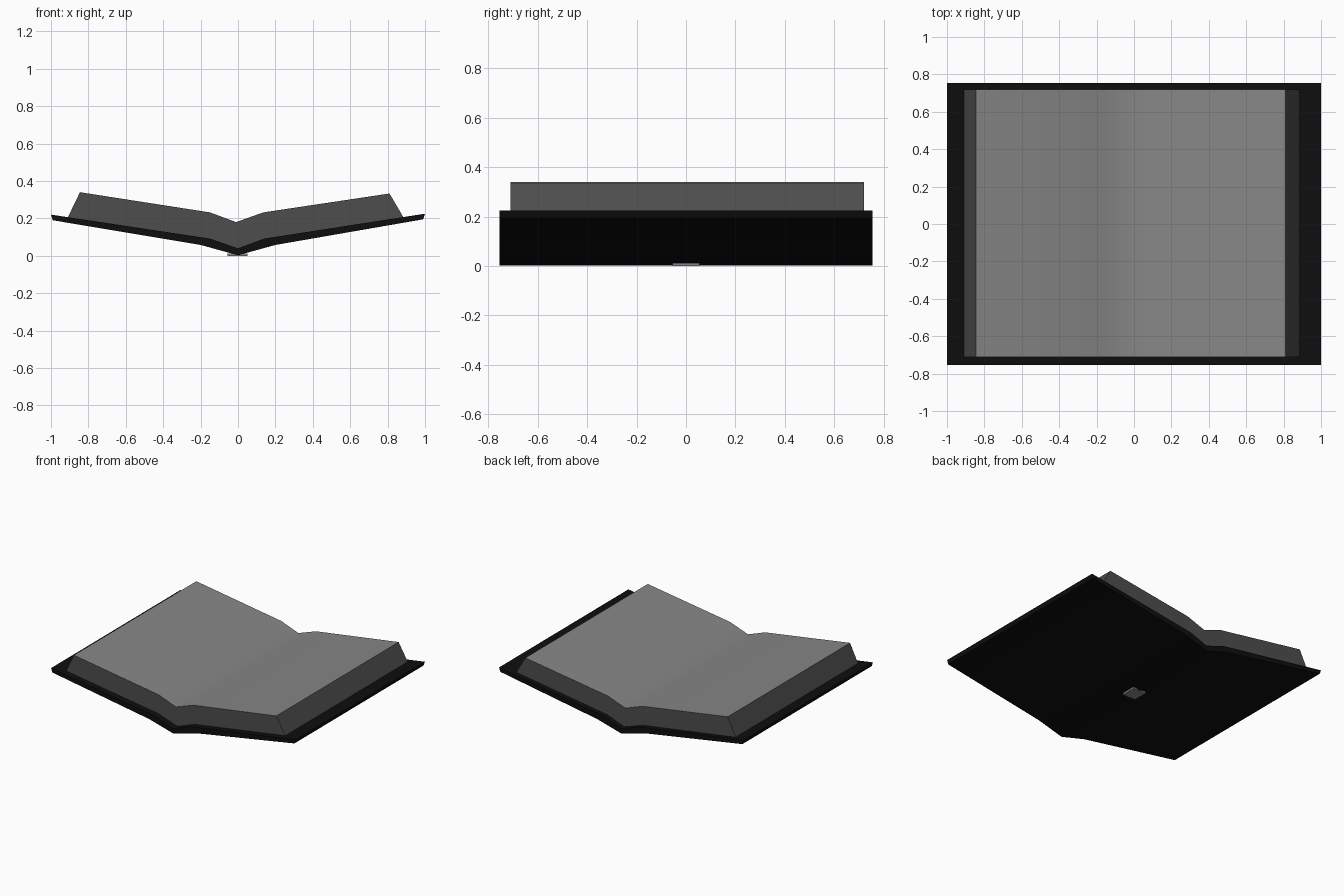
import bpy, bmesh, math

cube = bpy.data.objects.get("Cube")
if cube:
    bpy.data.objects.remove(cube, do_unlink=True)


def material(name, value):
    mat = bpy.data.materials.new(name)
    mat.use_nodes = True
    colour = (value, value, value, 1)
    mat.diffuse_color = colour
    mat.node_tree.nodes["Principled BSDF"].inputs["Base Color"].default_value = colour
    return mat


cover_black = material("cover black", 0.0045)
page_grey = material("page grey", 0.24)
edge_grey = material("page edge dark grey", 0.075)


def extrude_profile(name, profile, y_front, y_back, mats, rule=None):
    """Sweep an x-z outline along y, then colour its faces by a rule."""
    bm = bmesh.new()
    face = bm.faces.new([bm.verts.new((x, y_front, z)) for x, z in profile])
    swept = bmesh.ops.extrude_face_region(bm, geom=[face])["geom"]
    verts = [v for v in swept if isinstance(v, bmesh.types.BMVert)]
    bmesh.ops.translate(bm, verts=verts, vec=(0, y_back - y_front, 0))
    bmesh.ops.recalc_face_normals(bm, faces=bm.faces)
    if rule:
        for f in bm.faces:
            f.material_index = rule(f)
    mesh = bpy.data.meshes.new(name)
    bm.to_mesh(mesh)
    bm.free()
    obj = bpy.data.objects.new(name, mesh)
    bpy.context.collection.objects.link(obj)
    for mat in mats:
        mesh.materials.append(mat)
    bpy.ops.object.select_all(action="DESELECT")
    obj.select_set(True)
    bpy.context.view_layer.objects.active = obj
    bpy.ops.object.shade_smooth_by_angle(angle=math.radians(45))
    return obj


# Hinged cover, open in a shallow V
cover_top = [(-1, 0.22), (-0.15, 0.092), (0, 0.04), (0.14, 0.092), (1, 0.225)]
cover_bottom = [(0.99, 0.195), (0.2, 0.058), (0, 0.003), (-0.2, 0.058), (-0.99, 0.19)]
extrude_profile("cover", cover_top + cover_bottom, -0.755, 0.755, [cover_black])

# Page block: pale upper surface, darker cut edges
page_top = [(-0.845, 0.34), (-0.15, 0.232), (-0.01, 0.18), (0.135, 0.232), (0.81, 0.333)]
page_bottom = [(0.885, 0.205), (0.14, 0.09), (0, 0.038), (-0.15, 0.09), (-0.91, 0.205)]
extrude_profile("pages", page_top + page_bottom, -0.71, 0.72, [page_grey, edge_grey],
                lambda f: 0 if f.normal.z > 0.8 else 1)

# Small foot under the spine
foot = [(-0.055, 0), (0.05, 0), (0.05, 0.013), (-0.055, 0.013)]
extrude_profile("spine_foot", foot, -0.055, 0.055, [page_grey])
